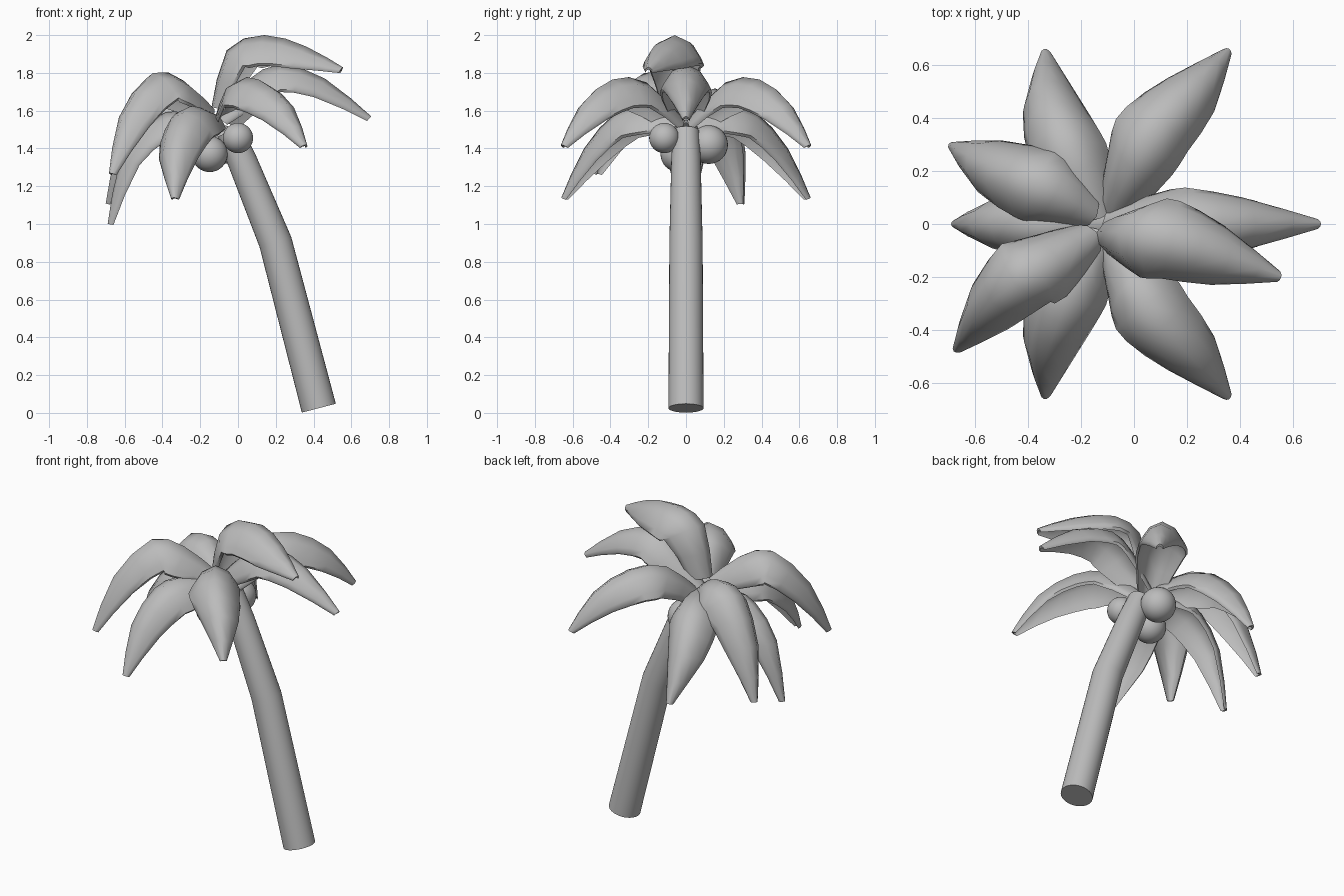
import bpy, bmesh, math
from mathutils import Vector

cube = bpy.data.objects.get("Cube")
if cube:
    bpy.data.objects.remove(cube, do_unlink=True)

GREY = (0.5, 0.5, 0.5, 1)
mat = bpy.data.materials.new("plain grey")
mat.use_nodes = True
mat.diffuse_color = GREY
mat.node_tree.nodes["Principled BSDF"].inputs["Base Color"].default_value = GREY


def finish(bm, name, angle=60):
    bmesh.ops.recalc_face_normals(bm, faces=bm.faces)
    mesh = bpy.data.meshes.new(name)
    bm.to_mesh(mesh)
    bm.free()
    obj = bpy.data.objects.new(name, mesh)
    bpy.context.collection.objects.link(obj)
    mesh.materials.append(mat)
    bpy.ops.object.select_all(action="DESELECT")
    obj.select_set(True)
    bpy.context.view_layer.objects.active = obj
    bpy.ops.object.shade_smooth_by_angle(angle=math.radians(angle))


def bridge(bm, rings):
    for a, b in zip(rings, rings[1:]):
        for i in range(len(a)):
            j = (i + 1) % len(a)
            bm.faces.new((a[i], a[j], b[j], b[i]))
    bm.faces.new(rings[0])
    bm.faces.new(rings[-1])


def tangents(path):
    last = len(path) - 1
    return [(path[min(i + 1, last)] - path[max(i - 1, 0)]).normalized()
            for i in range(last + 1)]


def refine(values):
    """Insert a smooth midpoint between neighbouring values."""
    last = len(values) - 1
    result = [values[0]]
    for i in range(last):
        a, b = values[i], values[i + 1]
        before = values[i - 1] if i else a
        after = values[i + 2] if i + 2 <= last else b
        result += [(a + b) * 0.5625 - (before + after) * 0.0625, b]
    return result


# Leaning trunk: tapered rings along a bent path
def make_trunk(stations, sides=32):
    bm = bmesh.new()
    path = [Vector((x, 0, z)) for x, z, r in stations]
    across = Vector((0, 1, 0))
    rings = []
    for p, t, (x, z, r) in zip(path, tangents(path), stations):
        out = across.cross(t)
        angles = [2 * math.pi * k / sides for k in range(sides)]
        rings.append([bm.verts.new(p + r * (out * math.cos(a) + across * math.sin(a)))
                      for a in angles])
    bridge(bm, rings)
    finish(bm, "trunk")


make_trunk([(0.428, 0.025, 0.093), (0.198, 0.905, 0.088),
            (0.022, 1.335, 0.078), (-0.045, 1.49, 0.07)])


# Arched leaf: a domed shell along its midrib, with a thin edge
PROFILE = (0.075, 0.14, 0.143, 0.108, 0.02)
ACROSS = (-1, -0.88, -0.55, 0, 0.55, 0.88, 1)


def make_leaf(name, points, width=1.0, mirror=1):
    bm = bmesh.new()
    path = refine([Vector((x, y * mirror, z)) for x, y, z in points])
    chord = path[-1] - path[0]
    side = Vector((-chord.y, chord.x, 0)).normalized()
    rings = []
    for p, t, w in zip(path, tangents(path), refine(PROFILE)):
        normal = t.cross(side).normalized()
        w *= width
        top = [p + side * w * s - normal * w * abs(s) ** 2.3 for s in ACROSS]
        under = [p + side * w * s * 0.92 - normal * (w * abs(s) ** 2.3 + 0.014)
                 for s in reversed(ACROSS)]
        rings.append([bm.verts.new(v) for v in top + under])
    bridge(bm, rings)
    finish(bm, name)


front_right = [(-0.1, -0.02, 1.56), (-0.01, -0.21, 1.75), (0.11, -0.39, 1.765),
               (0.26, -0.55, 1.635), (0.36, -0.66, 1.42)]
front_left = [(-0.13, -0.02, 1.58), (-0.22, -0.2, 1.625), (-0.285, -0.37, 1.59),
              (-0.345, -0.54, 1.4), (-0.34, -0.66, 1.14)]
for label, m in (("front", 1), ("back", -1)):
    make_leaf("high_leaf_" + label, front_right, 1.0, m)
    make_leaf("low_leaf_" + label, front_left, 1.0, m)

make_leaf("long_leaf", [(-0.12, 0, 1.58), (0.05, 0, 1.76), (0.22, 0, 1.845),
                        (0.46, 0, 1.77), (0.705, 0, 1.57)], 0.93)
make_leaf("top_leaf", [(-0.14, -0.03, 1.62), (-0.06, -0.03, 1.92), (0.14, -0.06, 2.0),
                       (0.36, -0.13, 1.94), (0.555, -0.2, 1.83)], 1.05)
make_leaf("back_side_leaf", [(-0.14, 0.03, 1.61), (-0.29, 0.12, 1.71), (-0.46, 0.19, 1.68),
                             (-0.63, 0.26, 1.42), (-0.7, 0.3, 1.11)], 1.0)
make_leaf("front_side_leaf", [(-0.14, -0.03, 1.62), (-0.29, -0.12, 1.76), (-0.45, -0.22, 1.8),
                              (-0.61, -0.37, 1.58), (-0.68, -0.48, 1.27)], 1.0)
make_leaf("drooping_leaf", [(-0.1, 0, 1.55), (-0.3, 0, 1.6), (-0.46, 0, 1.55),
                            (-0.62, 0, 1.35), (-0.69, 0, 1.0)], 0.85)

# Coconuts clustered below the leaves
nuts = {"coconut_front": (0.0, -0.115, 1.455, 0.08),
        "coconut_back": (-0.08, 0.12, 1.42, 0.102),
        "coconut_side": (-0.15, -0.04, 1.37, 0.095)}
for name, (x, y, z, r) in nuts.items():
    bm = bmesh.new()
    bmesh.ops.create_uvsphere(bm, u_segments=32, v_segments=16, radius=r)
    bmesh.ops.translate(bm, verts=bm.verts, vec=(x, y, z))
    finish(bm, name)
